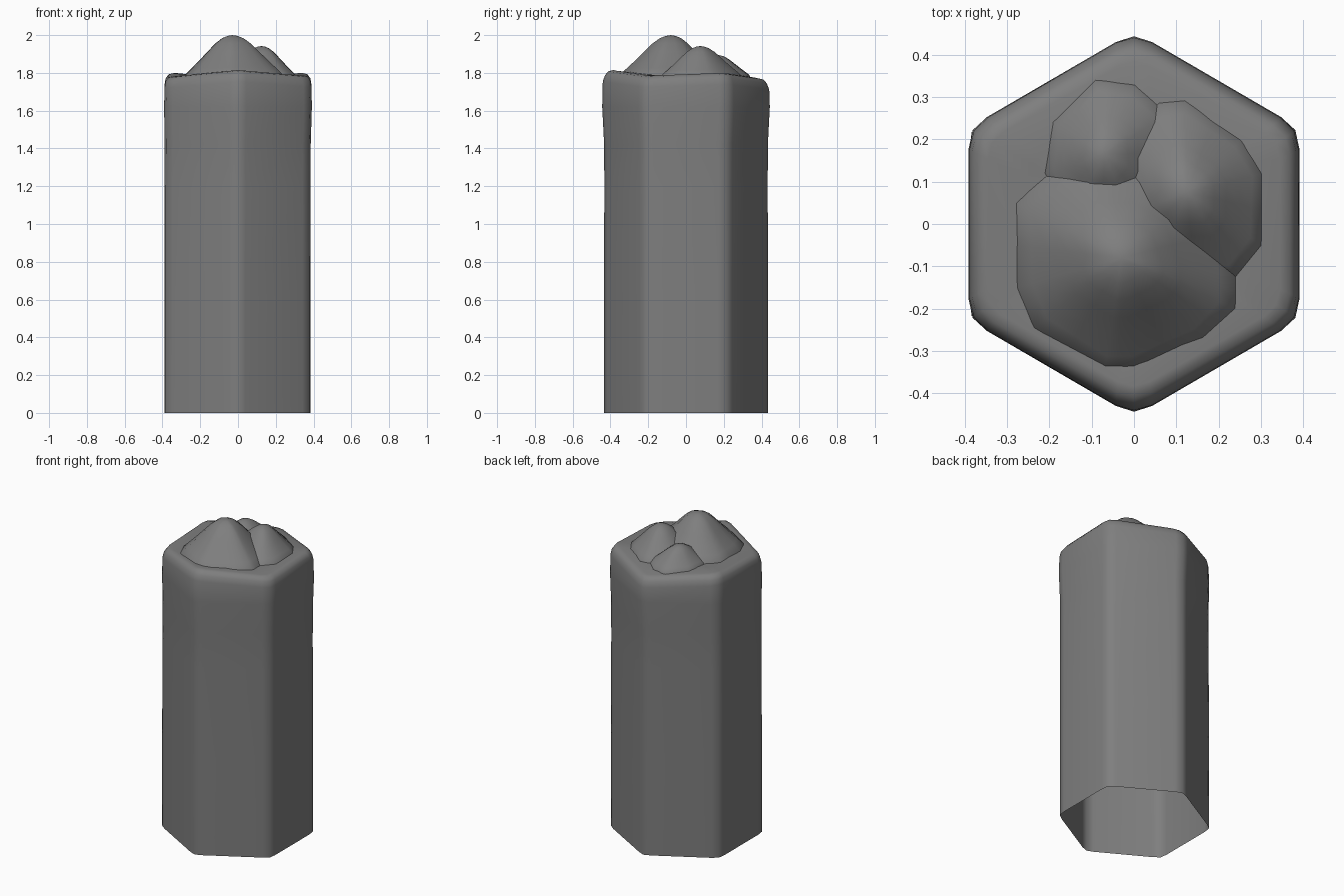
import bpy, bmesh
from math import sin, cos, pi, radians
from mathutils import Vector

if "Cube" in bpy.data.objects:
    bpy.data.objects.remove(bpy.data.objects["Cube"])

# Dark grey stone
stone = bpy.data.materials.new("dark_stone")
stone.diffuse_color = (0.21, 0.21, 0.21, 1)
stone.use_nodes = True
stone.node_tree.nodes["Principled BSDF"].inputs["Base Color"].default_value = stone.diffuse_color


def finish(name, bm):
    bmesh.ops.recalc_face_normals(bm, faces=bm.faces)
    me = bpy.data.meshes.new(name)
    bm.to_mesh(me)
    bm.free()
    me.materials.append(stone)
    ob = bpy.data.objects.new(name, me)
    bpy.context.collection.objects.link(ob)
    for p in me.polygons:
        p.use_smooth = True
    return ob


def loft(name, rings, tip):
    """Skin a stack of equal-length rings and close the top with a fan."""
    bm = bmesh.new()
    loops = [[bm.verts.new(p) for p in r] for r in rings]
    n = len(loops[0])
    for a, b in zip(loops, loops[1:]):
        for i in range(n):
            j = (i + 1) % n
            bm.faces.new((a[i], a[j], b[j], b[i]))
    t = bm.verts.new(tip)
    for i in range(n):
        bm.faces.new((loops[-1][i], loops[-1][(i + 1) % n], t))
    ob = finish(name, bm)
    # outward orientation for the open-bottomed shells
    me = ob.data
    if sum(p.normal.z * p.area for p in me.polygons) < 0:
        me.flip_normals()
    return ob


# Corner order: back right, back, back left, front left, front, front right
TOPS = [1.80, 1.77, 1.80, 1.78, 1.815, 1.785]


def hex_ring(rx, ry, soft, z=None, drop=0.0, dx=0.0):
    """Hexagon with softened corners, three points per corner."""
    c = [Vector((rx * cos(radians(30 + 60 * k)) / cos(pi / 6),
                 ry * sin(radians(30 + 60 * k)), 0)) for k in range(6)]
    out = []
    for k in range(6):
        p, prev, nxt = c[k], c[k - 1], c[(k + 1) % 6]
        a = p.lerp(prev, 0.11)
        b = p.lerp(nxt, 0.11)
        mid = p.lerp((a + b) / 2, soft)
        for q, nb, w in ((a, k - 1, 0.11), (mid, k, 0), (b, (k + 1) % 6, 0.11)):
            h = TOPS[k] * (1 - w) + TOPS[nb] * w - drop if z is None else z
            out.append((q.x + dx, q.y, h))
    return out


# Six-sided column: open underneath, slightly swollen near the rounded rim
column = [
    hex_ring(0.387, 0.441, 0.3, 0, dx=-0.003),
    hex_ring(0.387, 0.441, 0.3, 0.6, dx=-0.003),
    hex_ring(0.387, 0.441, 0.35, 1.2, dx=-0.003),
    hex_ring(0.387, 0.443, 0.4, 1.42, dx=-0.002),
    hex_ring(0.391, 0.455, 0.45, 1.62),
    hex_ring(0.389, 0.453, 0.5, drop=0.06),
    hex_ring(0.383, 0.441, 0.5, drop=0.027),
    hex_ring(0.368, 0.422, 0.5, drop=0.006),
    hex_ring(0.345, 0.394, 0.5),
    hex_ring(0.25, 0.29, 0.5, 1.79),
]
loft("column", column, (0, 0, 1.785))


def mound(name, outline, peak, base=1.79):
    """Rounded rock peak rising from an angular outline."""
    px, py, pz = peak
    pts = []
    for i, p in enumerate(outline):
        q = outline[(i + 1) % len(outline)]
        pts += [p, ((p[0] + q[0]) / 2, (p[1] + q[1]) / 2)]
    rings = []
    for s, f in ((1.05, -0.2), (1, 0), (0.86, 0.17), (0.7, 0.36), (0.52, 0.59),
                 (0.36, 0.79), (0.22, 0.92), (0.1, 0.98)):
        rings.append([(px + (x - px) * s, py + (y - py) * s,
                       base + (pz - base) * f) for x, y in pts])
    loft(name, rings, peak)


# Three overlapping peaks on the top
mound("front_peak",
      [(0.24, -0.12), (0.17, 0.08), (0.03, 0.17), (-0.14, 0.17), (-0.28, 0.05),
       (-0.275, -0.15), (-0.235, -0.245), (-0.07, -0.35), (0, -0.35),
       (0.17, -0.275), (0.24, -0.2)],
      (-0.03, -0.08, 2.0))
mound("right_peak",
      [(0.305, 0.12), (0.255, 0.2), (0.12, 0.29), (0.06, 0.285), (-0.05, 0.2),
       (-0.07, 0.0), (0.05, -0.12), (0.24, -0.125), (0.3, -0.05)],
      (0.125, 0.075, 1.942))
mound("back_peak",
      [(0.08, 0.26), (0.0, 0.325), (-0.09, 0.335), (-0.19, 0.24), (-0.21, 0.12),
       (-0.15, 0.0), (0.0, -0.02), (0.09, 0.08)],
      (-0.07, 0.165, 1.895))
